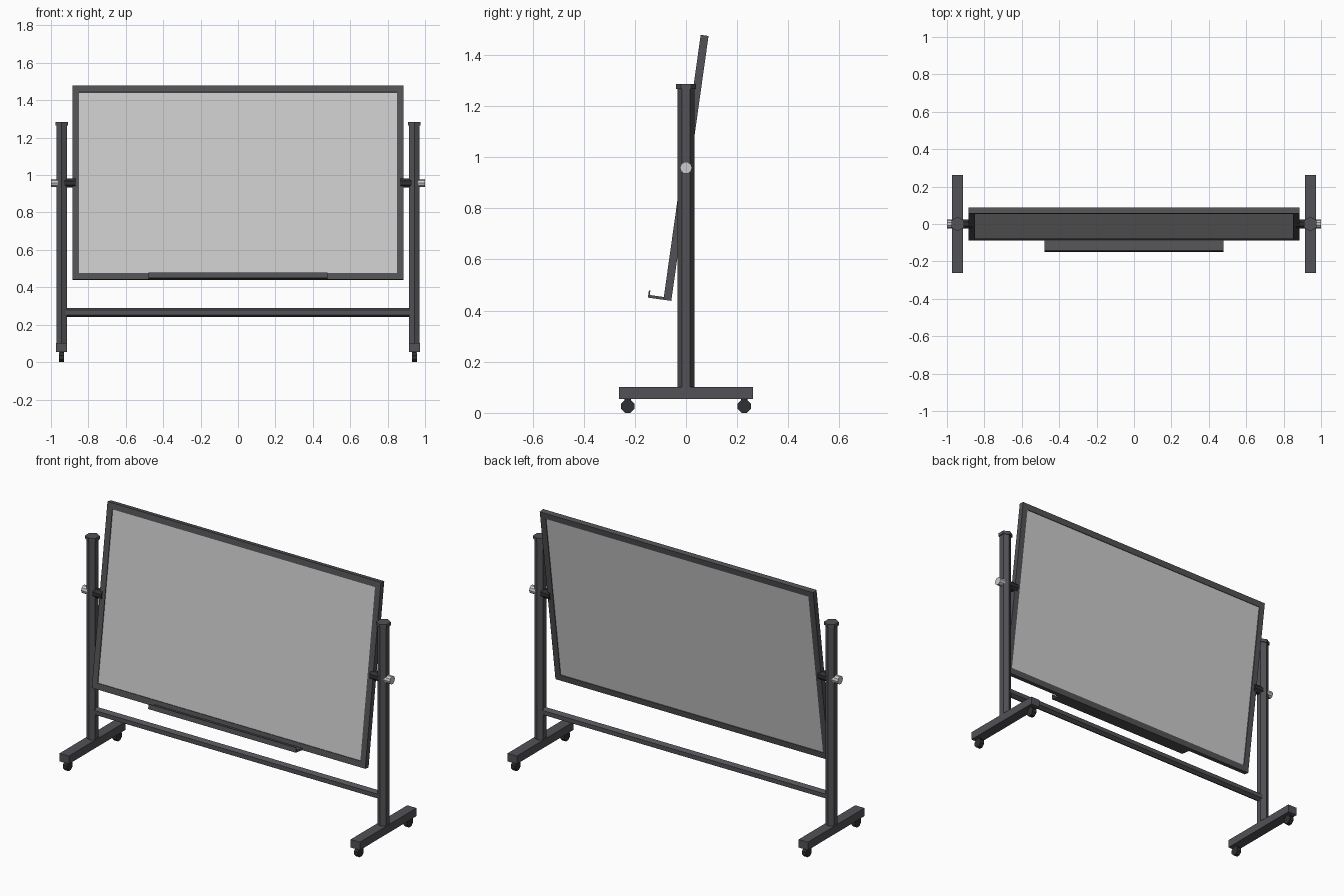
import bpy, bmesh
from math import radians, pi
from mathutils import Matrix, Vector

if "Cube" in bpy.data.objects:
    bpy.data.objects.remove(bpy.data.objects["Cube"])


def material(name, rgb):
    m = bpy.data.materials.new(name)
    m.diffuse_color = (*rgb, 1)
    m.use_nodes = True
    m.node_tree.nodes["Principled BSDF"].inputs["Base Color"].default_value = m.diffuse_color
    return m


DARK = material("dark_metal", (0.085, 0.085, 0.095))
BLACK = material("black_plastic", (0.03, 0.03, 0.032))
LIGHT = material("light_metal", (0.6, 0.6, 0.58))
WHITE = material("writing_surface", (0.62, 0.62, 0.6))

PIVOT = Vector((0, 0, 0.958))
TILT = Matrix.Translation(PIVOT) @ Matrix.Rotation(radians(-8), 4, 'X')


def finish(name, bm, mat, world=None):
    me = bpy.data.meshes.new(name)
    if world:
        bm.transform(world)
    bmesh.ops.recalc_face_normals(bm, faces=bm.faces)
    bm.to_mesh(me)
    bm.free()
    me.materials.append(mat)
    ob = bpy.data.objects.new(name, me)
    bpy.context.collection.objects.link(ob)
    return ob


def box(name, lo, hi, mat, world=None):
    lo, hi = Vector(lo), Vector(hi)
    bm = bmesh.new()
    bmesh.ops.create_cube(bm, size=1, matrix=Matrix.Translation((lo + hi) / 2)
                          @ Matrix.Diagonal((*(hi - lo), 1)))
    return finish(name, bm, mat, world)


def rod(name, a, b, r, sides, mat, spin=0):
    """Flat-sided cylinder between two points on a vertical or x axis."""
    a, b = Vector(a), Vector(b)
    turn = Matrix.Rotation(pi / 2, 4, 'Y') if abs(b.x - a.x) > 1e-6 else Matrix()
    bm = bmesh.new()
    bmesh.ops.create_cone(bm, cap_ends=True, segments=sides, radius1=r, radius2=r,
                          depth=(b - a).length,
                          matrix=Matrix.Translation((a + b) / 2) @ turn
                          @ Matrix.Rotation(spin, 4, 'Z'))
    return finish(name, bm, mat)


# Stand: one set of parts per side
PX = 0.943
for side, s in (("left", -1), ("right", 1)):
    x = s * PX
    rod(f"{side}_post", (x, 0, 0.09), (x, 0, 1.27), 0.033, 6, DARK)
    rod(f"{side}_post_cap", (x, 0, 1.266), (x, 0, 1.285), 0.039, 6, DARK)
    box(f"{side}_foot", (x - 0.03, -0.262, 0.055), (x + 0.03, 0.262, 0.102), DARK)
    for end, y in (("front", -0.228), ("back", 0.228)):
        rod(f"{side}_{end}_caster_wheel", (x - 0.013, y, 0.026), (x + 0.013, y, 0.026),
            0.028, 8, BLACK, pi / 8)
        rod(f"{side}_{end}_caster_stem", (x, y, 0.04), (x, y, 0.06), 0.012, 8, BLACK)
    # Pivot hub into the board edge, clamp knob outside the post
    rod(f"{side}_pivot_hub", (s * 0.87, 0, PIVOT.z), (s * 0.93, 0, PIVOT.z), 0.027, 8, BLACK, pi / 8)
    rod(f"{side}_clamp_knob", (s * 0.955, 0, PIVOT.z), (s * 1.0, 0, PIVOT.z), 0.0235, 10, LIGHT)

rod("cross_bar", (-PX + 0.01, 0, 0.265), (PX - 0.01, 0, 0.265), 0.025, 6, DARK, pi / 2)

# Tilted board: frame rails and stiles around a recessed panel
W, H, T, B = 0.886, 0.523, 0.0155, 0.035
for name, s in (("bottom", -1), ("top", 1)):
    z = sorted((s * H, s * (H - B)))
    box(f"{name}_frame_rail", (-W, -T, z[0]), (W, T, z[1]), DARK, TILT)
for name, s in (("left", -1), ("right", 1)):
    x = sorted((s * W, s * (W - B)))
    box(f"{name}_frame_stile", (x[0], -T, -H + B), (x[1], T, H - B), DARK, TILT)
box("board_panel", (-W + B, -0.011, -H + B), (W - B, 0.011, H - B), WHITE, TILT)

# Pen tray: L-shaped profile swept along x
profile = [(-T, -H), (-0.077, -H), (-0.077, -0.495), (-0.071, -0.495),
           (-0.071, -H + 0.011), (-T, -H + 0.011)]
bm = bmesh.new()
face = bm.faces.new([bm.verts.new((-0.478, y, z)) for y, z in profile])
ext = bmesh.ops.extrude_face_region(bm, geom=[face])
bmesh.ops.translate(bm, vec=(0.956, 0, 0),
                    verts=[v for v in ext["geom"] if isinstance(v, bmesh.types.BMVert)])
if not any(len(f.verts) == 6 and abs(f.calc_center_median().x + 0.478) < 1e-4 for f in bm.faces):
    bm.faces.new([v for v in face.verts])
finish("pen_tray", bm, DARK, TILT)
